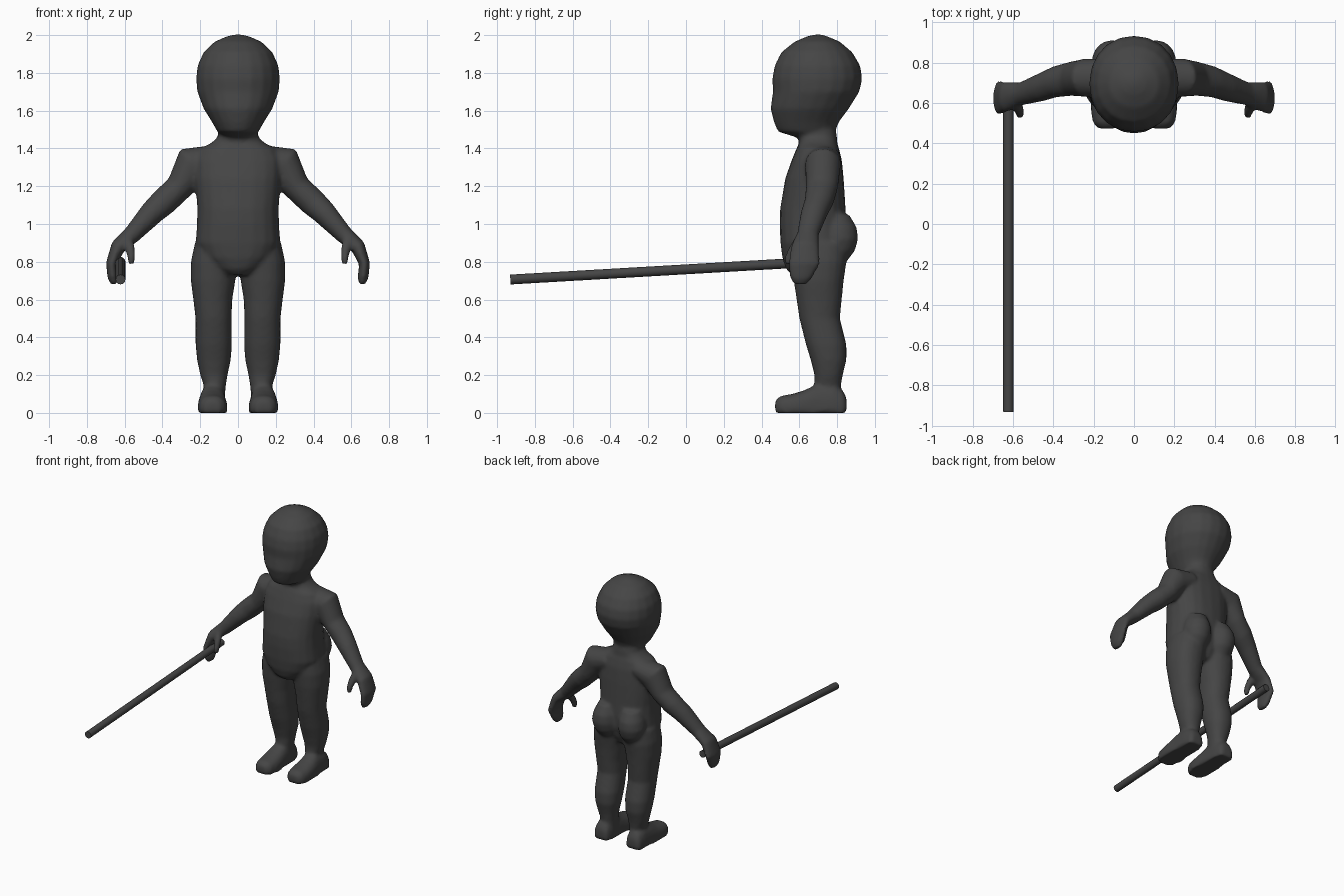
import bpy
import bmesh
import math
from mathutils import Vector

cube = bpy.data.objects.get("Cube")
if cube:
    bpy.data.objects.remove(cube, do_unlink=True)


def material(name, rgb):
    mat = bpy.data.materials.new(name)
    mat.use_nodes = True
    mat.diffuse_color = (*rgb, 1)
    mat.node_tree.nodes["Principled BSDF"].inputs["Base Color"].default_value = (*rgb, 1)
    return mat


GREY = material("dark grey", (0.06, 0.06, 0.06))
SIDES = 20


def power(value, exponent):
    return math.copysign(abs(value) ** exponent, value)


def loft(bm, rings, square=1.0, floor=False):
    """Skin a closed tube through rings of (centre, half axis u, half axis v)."""
    loops = []
    for centre, u, v in rings:
        loop = []
        for i in range(SIDES):
            a = math.tau * i / SIDES
            p = Vector(centre) + Vector(u) * power(math.cos(a), square) + Vector(v) * power(math.sin(a), square)
            if floor:
                p.z = max(p.z, 0)
            loop.append(bm.verts.new(p))
        loops.append(loop)
    for low, high in zip(loops, loops[1:]):
        for i in range(SIDES):
            j = (i + 1) % SIDES
            bm.faces.new((low[i], low[j], high[j], high[i]))
    bm.faces.new(loops[0][::-1])
    bm.faces.new(loops[-1])


def column(bm, profile, square=1.0):
    """Upright tube from rows of (z, x min, x max, y front, y back)."""
    loft(bm, [(((a + b) / 2, (f + k) / 2, z), ((b - a) / 2, 0, 0), (0, (k - f) / 2, 0))
              for z, a, b, f, k in profile], square)


def limb(bm, path):
    """Tube along a path of (x, y, z, thickness radius, y radius)."""
    pts = [Vector(p[:3]) for p in path]
    rings = []
    for i, p in enumerate(path):
        t = pts[min(i + 1, len(pts) - 1)] - pts[max(i - 1, 0)]
        side = Vector((-t.z, 0, t.x)).normalized()
        rings.append((pts[i], side * p[3], (0, p[4], 0)))
    loft(bm, rings)


body = bmesh.new()

# Leg, arm, hand and foot, built on the left and mirrored to the right
column(body, [(0.06, .07, .18, .68, .82), (.14, .065, .18, .68, .82), (.2, .055, .2, .68, .83),
              (.28, .038, .217, .66, .85), (.36, .032, .225, .635, .85), (.5, .034, .225, .6, .815),
              (.6, .03, .237, .585, .825), (.7, .014, .25, .57, .835), (.8, .0, .25, .56, .85),
              (.9, .0, .228, .56, .85)], 0.9)
loft(body, [((.135, y, .025), (w, 0, 0), (0, 0, top - .025)) for y, w, top in
            [(.472, .04, .065), (.5, .068, .09), (.56, .079, .1), (.62, .078, .118),
             (.69, .072, .15), (.78, .068, .15), (.83, .06, .12), (.85, .045, .08)]], 0.8, True)
limb(body, [(.12, .73, 1.35, .07, .09), (.24, .725, 1.315, .105, .095), (.31, .72, 1.195, .073, .085),
            (.39, .705, 1.12, .073, .078), (.455, .68, 1.06, .065, .072), (.56, .645, .945, .048, .058),
            (.635, .63, .88, .04, .075), (.67, .625, .79, .029, .085), (.662, .61, .715, .029, .06),
            (.655, .605, .68, .016, .035)])
limb(body, [(.6, .62, .94, .035, .035), (.572, .575, .88, .026, .028),
            (.565, .55, .83, .023, .026), (.565, .54, .785, .015, .017)])

# Rounded buttock
column(body, [(.8, .05, .16, .74, .85), (.86, .02, .195, .72, .895), (.92, .01, .21, .7, .912),
              (.98, .015, .2, .7, .905), (1.05, .03, .17, .72, .865)])

copy = bmesh.ops.duplicate(body, geom=body.verts[:] + body.edges[:] + body.faces[:])["geom"]
for item in copy:
    if isinstance(item, bmesh.types.BMVert):
        item.co.x *= -1
bmesh.ops.reverse_faces(body, faces=[f for f in copy if isinstance(f, bmesh.types.BMFace)])


def centred(profile, square):
    column(body, [(z, -w, w, f, k) for z, w, f, k in profile], square)


# Torso with a round belly, running up into the neck
centred([(.73, .06, .56, .72), (.76, .12, .53, .8), (.82, .185, .51, .83), (.9, .225, .5, .85),
         (1, .217, .495, .85), (1.08, .215, .498, .845), (1.24, .228, .525, .835),
         (1.34, .23, .56, .825), (1.4, .2, .585, .81), (1.43, .14, .6, .8), (1.46, .108, .59, .8),
         (1.52, .1, .58, .79)], 0.85)

# Large head with a flat face and tapering jaw
centred([(1.463, .085, .57, .79), (1.49, .11, .485, .79), (1.54, .138, .465, .81),
         (1.61, .182, .447, .862), (1.7, .216, .46, .918), (1.77, .222, .456, .934),
         (1.84, .214, .47, .922), (1.91, .182, .505, .88), (1.965, .125, .575, .815),
         (1.993, .06, .64, .75), (2.003, .02, .68, .72)], 0.95)

# Rod held in the right hand, pointing forward
rod = bmesh.new()
start, end = Vector((-.622, -.93, .706)), Vector((-.622, .69, .8))
up = (end - start).cross(Vector((1, 0, 0))).normalized()
SIDES = 12
loft(rod, [(p, (.026, 0, 0), up * .026) for p in (start, end)])


def add_object(name, bm):
    bmesh.ops.recalc_face_normals(bm, faces=bm.faces)
    mesh = bpy.data.meshes.new(name)
    bm.to_mesh(mesh)
    bm.free()
    mesh.materials.append(GREY)
    obj = bpy.data.objects.new(name, mesh)
    bpy.context.collection.objects.link(obj)
    bpy.ops.object.select_all(action="DESELECT")
    obj.select_set(True)
    bpy.context.view_layer.objects.active = obj
    bpy.ops.object.shade_smooth_by_angle(angle=math.radians(40))
    return obj


figure = add_object("figure_body", body)
add_object("held_rod", rod)

# Fuse the overlapping parts into a single soft skin
fuse = figure.modifiers.new("fuse", "REMESH")
fuse.mode = "VOXEL"
fuse.voxel_size = 0.012
fuse.use_smooth_shade = True
soften = figure.modifiers.new("soften", "SMOOTH")
soften.factor = 0.5
soften.iterations = 6
